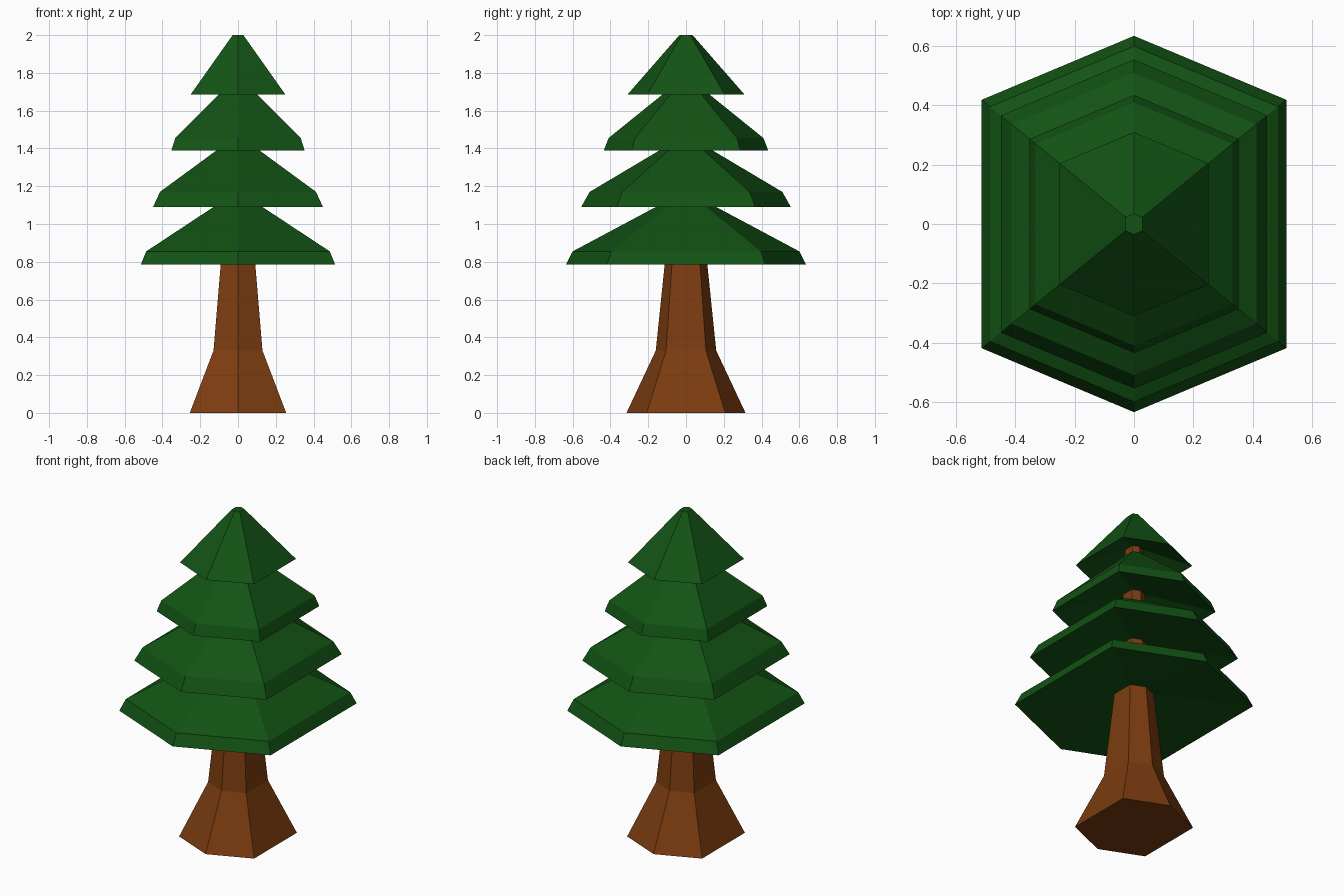
import bpy, bmesh

if "Cube" in bpy.data.objects:
    bpy.data.objects.remove(bpy.data.objects["Cube"])

# Slightly stretched hexagon shared by the trunk and every tier
HEX = [(0, -1), (0.81, -0.66), (0.81, 0.66), (0, 1), (-0.81, 0.66), (-0.81, -0.66)]


def material(name, rgb):
    mat = bpy.data.materials.new(name)
    mat.diffuse_color = (*rgb, 1)
    mat.use_nodes = True
    mat.node_tree.nodes["Principled BSDF"].inputs["Base Color"].default_value = mat.diffuse_color
    return mat


def hex_loft(name, profile, mat):
    """Stack hexagons through (radius, z) points and cap both ends."""
    bm = bmesh.new()
    rings = [[bm.verts.new((x * r, y * r, z)) for x, y in HEX] for r, z in profile]
    for a, b in zip(rings, rings[1:]):
        for i in range(6):
            j = (i + 1) % 6
            bm.faces.new((a[i], a[j], b[j], b[i]))
    bm.faces.new(rings[0][::-1])
    bm.faces.new(rings[-1])
    bmesh.ops.recalc_face_normals(bm, faces=bm.faces)
    mesh = bpy.data.meshes.new(name)
    bm.to_mesh(mesh)
    bm.free()
    mesh.materials.append(mat)
    obj = bpy.data.objects.new(name, mesh)
    bpy.context.collection.objects.link(obj)


bark = material("bark", (0.20, 0.045, 0.005))
needles = material("needles", (0.006, 0.085, 0.007))

# Flared trunk running up through the tiers
hex_loft("trunk", [(0.315, 0), (0.16, 0.33), (0.113, 0.785), (0.07, 1.18),
                   (0.058, 1.5), (0.045, 1.82)], bark)

# Foliage tiers: hollowed underside, rim, bevel, slope to the trunk
tiers = [
    [(0.09, 0.86), (0.635, 0.785), (0.60, 0.855), (0.16, 1.09), (0.07, 1.135)],
    [(0.06, 1.18), (0.555, 1.09), (0.51, 1.17), (0.14, 1.39), (0.05, 1.44)],
    [(0.05, 1.50), (0.435, 1.39), (0.41, 1.455), (0.125, 1.685), (0.045, 1.75)],
    [(0.04, 1.79), (0.31, 1.685), (0.035, 2.0)],
]
for n, profile in enumerate(tiers, 1):
    hex_loft(f"foliage_tier_{n}", profile, needles)
